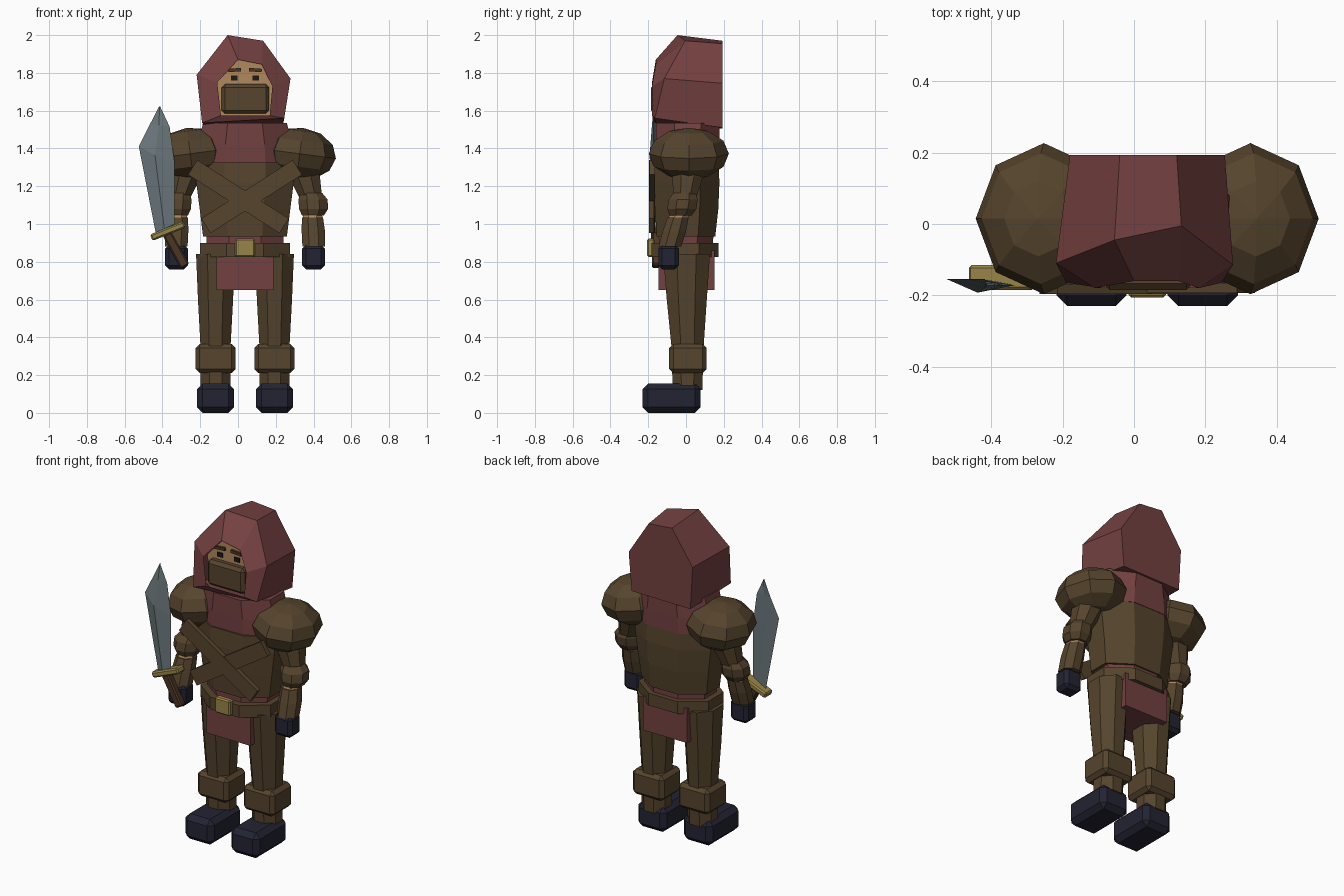
import bpy, bmesh, math
from mathutils import Vector, Matrix

if "Cube" in bpy.data.objects:
    bpy.data.objects.remove(bpy.data.objects["Cube"])

CX = 0.037  # body centre line


def mat(name, rgb):
    m = bpy.data.materials.new(name)
    m.diffuse_color = (*rgb, 1)
    m.use_nodes = True
    m.node_tree.nodes["Principled BSDF"].inputs["Base Color"].default_value = m.diffuse_color
    return m


RED = mat("hood_red", (0.175, 0.052, 0.052))
BROWN = mat("leather_brown", (0.092, 0.058, 0.026))
NAVY = mat("dark_navy", (0.016, 0.017, 0.032))
GOLD = mat("dull_gold", (0.32, 0.235, 0.065))
STEEL = mat("steel", (0.15, 0.19, 0.205))
SKIN = mat("skin", (0.44, 0.25, 0.11))
GRIP = mat("grip_brown", (0.07, 0.036, 0.017))
DARK = mat("eye_dark", (0.012, 0.009, 0.009))


def finish(bm, name, material):
    bmesh.ops.recalc_face_normals(bm, faces=bm.faces)
    me = bpy.data.meshes.new(name)
    bm.to_mesh(me)
    bm.free()
    me.materials.append(material)
    ob = bpy.data.objects.new(name, me)
    bpy.context.collection.objects.link(ob)
    return ob


def loft(name, rings, material, cap_start=True, cap_end=True):
    bm = bmesh.new()
    vs = [[bm.verts.new(p) for p in r] for r in rings]
    n = len(rings[0])
    for a, b in zip(vs, vs[1:]):
        for i in range(n):
            j = (i + 1) % n
            bm.faces.new((a[i], a[j], b[j], b[i]))
    if cap_start:
        bm.faces.new(vs[0])
    if cap_end:
        bm.faces.new(vs[-1])
    return finish(bm, name, material)


def ring(x, y, z, rx, ry, n=8):
    # flat-sided ring whose flats lie at the given half sizes
    k = 1 / math.cos(math.pi / n)
    return [Vector((x + k * rx * math.cos(2 * math.pi * (i + .5) / n),
                    y + k * ry * math.sin(2 * math.pi * (i + .5) / n), z)) for i in range(n)]


def box(name, centre, size, material, bevel=0.0, rot_y=0.0):
    bm = bmesh.new()
    bmesh.ops.create_cube(bm, size=1)
    bmesh.ops.scale(bm, vec=size, verts=bm.verts)
    if bevel:
        bmesh.ops.bevel(bm, geom=bm.edges[:], offset=bevel, segments=1, affect='EDGES')
    bmesh.ops.transform(bm, verts=bm.verts,
                        matrix=Matrix.Translation(centre) @ Matrix.Rotation(math.radians(rot_y), 4, 'Y'))
    return finish(bm, name, material)


# Hood: three six-sided rings, opening -> widest -> flat back
front = [(0.0, -.16, 1.87), (.125, -.16, 1.845), (.182, -.18, 1.73),
         (.168, -.18, 1.575), (-.09, -.18, 1.575), (-.11, -.18, 1.75)]
widest = [(-.055, -.045, 2.0), (.133, -.005, 1.97), (.278, -.115, 1.77),
          (.245, -.165, 1.56), (-.19, -.165, 1.535), (-.219, -.11, 1.79)]
back = [(-.04, .193, 1.97), (.12, .193, 1.955), (.255, .193, 1.745),
        (.235, .193, 1.51), (-.165, .193, 1.505), (-.18, .193, 1.765)]
loft("hood", [front, widest, back], RED, cap_start=False)

# Face with mask, eyes and brows
loft("face", [[(x, y, z) for x, _, z in front] for y in (-.142, 0)], SKIN)
box("face_mask", (.039, -.14, 1.662), (.252, .09, .156), BROWN, .018)
for s, side in ((1, "left"), (-1, "right")):
    box(side + "_eye", (CX + s * .057, -.145, 1.772), (.036, .009, .026), DARK)
    box(side + "_brow", (CX + s * .055, -.148, 1.815), (.068, .014, .018), GRIP, 0, s * 4)

# Torso, cowl and undershirt
loft("torso", [ring(CX, y, z, rx, ry) for z, rx, ry, y in
               ((.935, .222, .155, .0), (1.08, .24, .168, .003),
                (1.22, .258, .173, .004), (1.325, .265, .168, .004))], BROWN)
loft("cowl", [ring(CX, .01, z, rx, ry) for z, rx, ry in
              ((1.32, .262, .165), (1.42, .25, .168), (1.535, .222, .168))], RED)
loft("undershirt", [ring(CX, 0, .8, .2, .14), ring(CX, 0, .945, .205, .145)], RED)
box("tabard", (CX, .003, .755), (.3, .295, .21), RED)

# Belt and buckle
loft("belt", [ring(CX, -.005, .825, .238, .178), ring(CX, -.005, .9, .238, .178)], BROWN)
box("belt_buckle", (CX, -.187, .874), (.105, .04, .096), GOLD, .008)

for s, side in ((1, "left"), (-1, "right")):
    # Crossed chest strap
    box(side + "_chest_strap", (CX - s * .035, -.181 - s * .002, 1.145),
        (.575, .028, .092), BROWN, 0, s * 32.6)

    # Leg, knee cuff and boot
    lx = CX + s * .156
    loft(side + "_leg", [ring(lx, y, z, rx, ry) for z, rx, ry, y in
                         ((.84, .103, .124, .003), (.6, .093, .106, .004),
                          (.36, .08, .086, .008), (.12, .08, .078, .008))], BROWN)
    box(side + "_shin_cuff", (lx, .01, .288), (.212, .198, .155), BROWN, .022)
    box(side + "_boot", (lx, -.076, .078), (.197, .308, .155), NAVY, .03)

    # Arm: sleeve, elbow guard, bare forearm, bracer and glove
    def arm(name, rows, material):
        loft(side + name, [ring(CX + s * d, y, z, r, r) for z, d, y, r in rows], material)

    arm("_upper_arm", ((1.34, .285, .012, .088), (1.25, .315, .008, .082),
                       (1.14, .348, -.005, .06)), BROWN)
    arm("_elbow_guard", ((1.165, .35, -.008, .058), (1.13, .36, -.015, .077),
                         (1.08, .363, -.022, .077), (1.045, .36, -.028, .058)), BROWN)
    arm("_forearm", ((1.085, .358, -.025, .05), (1.0, .358, -.05, .052)), SKIN)
    arm("_bracer", ((1.035, .357, -.042, .056), (.96, .362, -.062, .062),
                    (.88, .364, -.085, .06)), BROWN)
    box(side + "_glove", (CX + s * .363, -.092, .825), (.12, .108, .13), NAVY, .02)

    # Shoulder pad: faceted ball, tilted outward
    bm = bmesh.new()
    bmesh.ops.create_uvsphere(bm, u_segments=8, v_segments=6, radius=1)
    m = (Matrix.Translation((CX + s * .29, .015, 1.372)) @ Matrix.Rotation(s * .13, 4, 'Y')
         @ Matrix.Diagonal((.193, .212, .138, 1)))
    bmesh.ops.transform(bm, matrix=m, verts=bm.verts)
    finish(bm, side + "_shoulder_pad", BROWN)

# Sword: diamond-section blade, guard and grip
stations = [(-.435, .95, -.335, 1.0), (-.525, 1.41, -.335, 1.32),
            (-.465, 1.53, -.362, 1.515), (-.418, 1.622, -.412, 1.622)]
rings = []
for xl, zl, xr, zr in stations:
    xm, zm = xl * .55 + xr * .45, (zl + zr) / 2
    t = .14 * abs(xr - xl)
    rings.append([(xl, -.155, zl), (xm, -.166 - t, zm), (xr, -.172, zr), (xm, -.166 + t * .4, zm)])
loft("sword_blade", rings, STEEL)
box("sword_guard", (-.371, -.15, .963), (.19, .07, .036), GOLD, .008, -22)
box("sword_grip", (-.328, -.158, .862), (.05, .045, .2), GRIP, .008, -29)
